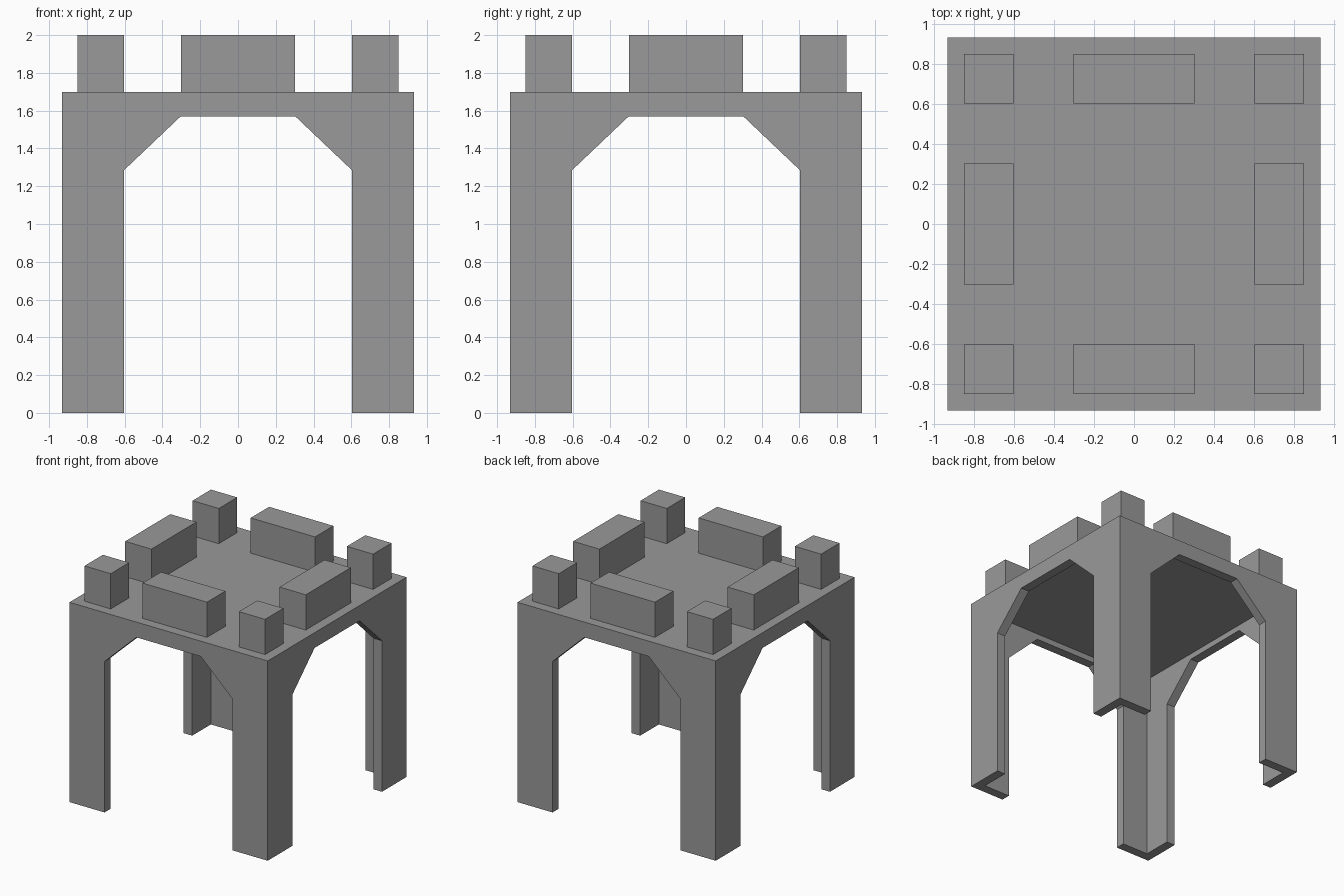
import bpy, bmesh
from mathutils import Matrix

if "Cube" in bpy.data.objects:
    bpy.data.objects.remove(bpy.data.objects["Cube"])

H = 0.933      # half width of the body
T = 0.08       # wall and roof thickness
DECK = 1.7     # height of the flat roof
TOP = 2.0      # height of the battlements

stone = bpy.data.materials.new("grey stone")
stone.diffuse_color = (0.32, 0.32, 0.32, 1)
stone.use_nodes = True
stone.node_tree.nodes["Principled BSDF"].inputs["Base Color"].default_value = stone.diffuse_color


def prism(name, profile, y0, y1, turn=0.0):
    """Extrude an x-z profile along y, then turn it about z."""
    bm = bmesh.new()
    face = bm.faces.new([bm.verts.new((x, y0, z)) for x, z in profile])
    ext = bmesh.ops.extrude_face_region(bm, geom=[face])
    moved = [v for v in ext["geom"] if isinstance(v, bmesh.types.BMVert)]
    bmesh.ops.translate(bm, verts=moved, vec=(0, y1 - y0, 0))
    bmesh.ops.rotate(bm, verts=bm.verts, cent=(0, 0, 0),
                     matrix=Matrix.Rotation(turn, 3, 'Z'))
    bmesh.ops.recalc_face_normals(bm, faces=bm.faces)
    mesh = bpy.data.meshes.new(name)
    bm.to_mesh(mesh)
    bm.free()
    mesh.materials.append(stone)
    obj = bpy.data.objects.new(name, mesh)
    bpy.context.collection.objects.link(obj)
    return obj


def box(name, x0, x1, y0, y1, z0, z1):
    return prism(name, [(x0, z0), (x1, z0), (x1, z1), (x0, z1)], y0, y1)


# Hollow body: a block with the room and two crossing arches cut away
body = box("tower_body", -H, H, -H, H, 0, DECK)
arch = [(-0.603, -0.2), (0.603, -0.2), (0.603, 1.285),
        (0.303, 1.57), (-0.303, 1.57), (-0.603, 1.285)]
cutters = [
    box("room_cutter", T - H, H - T, T - H, H - T, -0.3, DECK - T),
    prism("front_arch_cutter", arch, -1.2, 1.2),
    prism("side_arch_cutter", arch, -1.25, 1.25, 1.5707963268),
]
bpy.context.view_layer.objects.active = body
for cutter in cutters:
    cutter.hide_render = True
    mod = body.modifiers.new(cutter.name, 'BOOLEAN')
    mod.operation = 'DIFFERENCE'
    mod.solver = 'EXACT'
    mod.object = cutter
    bpy.ops.object.modifier_apply(modifier=mod.name)
for cutter in cutters:
    bpy.data.objects.remove(cutter)

# Battlements: four corner blocks and four long blocks around the roof edge
spans = {"low": (-0.85, -0.603), "mid": (-0.303, 0.303), "high": (0.603, 0.85)}
for xn, (x0, x1) in spans.items():
    for yn, (y0, y1) in spans.items():
        if xn == yn == "mid":
            continue
        kind = "long" if "mid" in (xn, yn) else "corner"
        box(f"{kind}_battlement_{xn}_{yn}", x0, x1, y0, y1, DECK, TOP)
